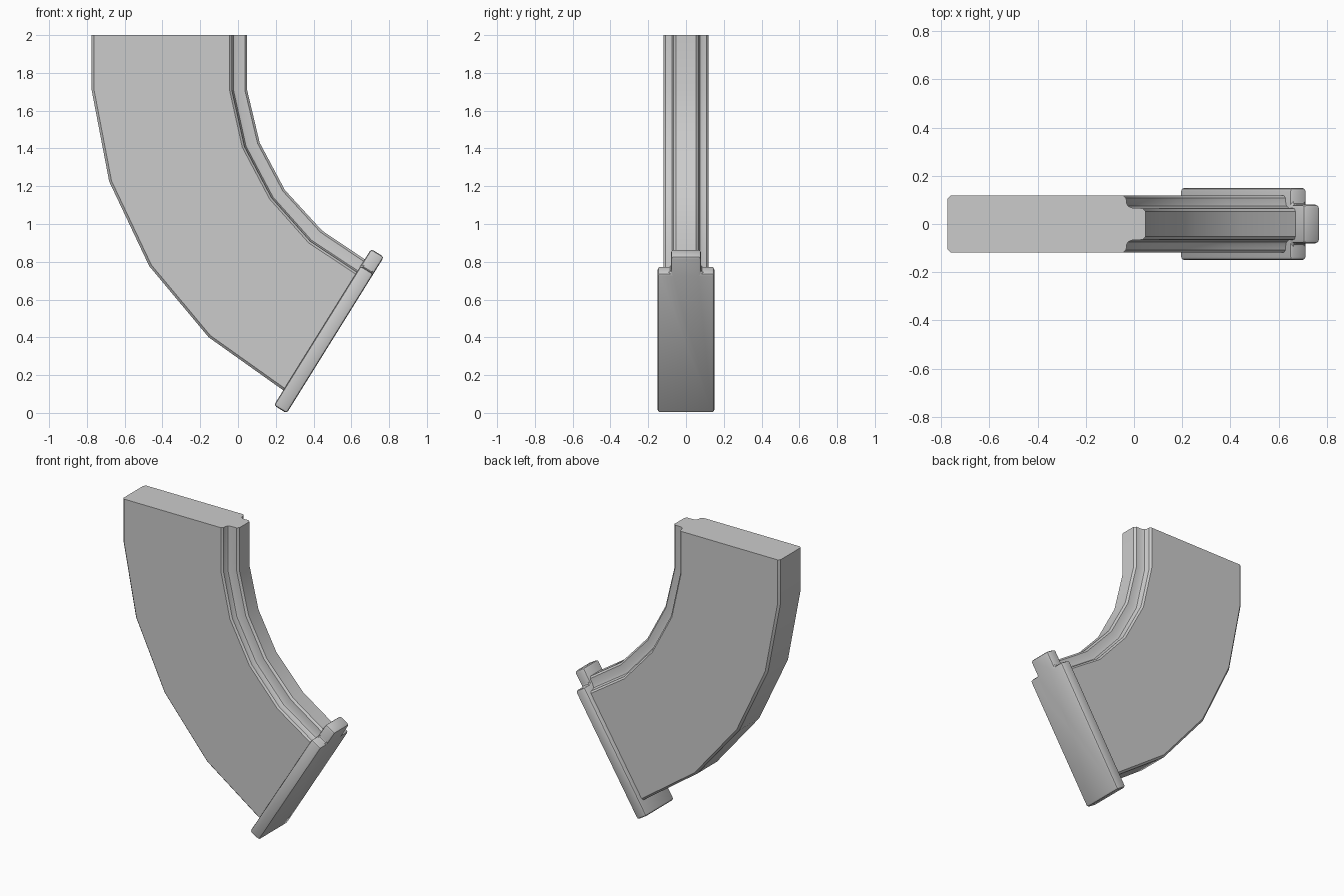
import bpy, bmesh
from mathutils import Vector

if "Cube" in bpy.data.objects:
    bpy.data.objects.remove(bpy.data.objects["Cube"])


def finish(name, bm):
    bmesh.ops.recalc_face_normals(bm, faces=bm.faces)
    mesh = bpy.data.meshes.new(name)
    bm.to_mesh(mesh)
    bm.free()
    obj = bpy.data.objects.new(name, mesh)
    bpy.context.collection.objects.link(obj)
    bpy.ops.object.select_all(action='DESELECT')
    obj.select_set(True)
    bpy.context.view_layer.objects.active = obj
    bpy.ops.object.shade_smooth_by_angle(angle=0.52)
    return obj


def skin(bm, rings):
    """Join closed rings of points into a capped solid."""
    loops = [[bm.verts.new(p) for p in ring] for ring in rings]
    n = len(loops[0])
    for a, b in zip(loops, loops[1:]):
        for i in range(n):
            j = (i + 1) % n
            bm.faces.new((a[i], a[j], b[j], b[i]))
    bm.faces.new(loops[0])
    bm.faces.new(loops[-1])


# Curved body: (x, z) of the outer edge, the step and the rib tip per station
stations = [
    ((-0.775, 2.00), (-0.030, 2.00), (0.048, 2.00)),
    ((-0.775, 1.71), (-0.030, 1.71), (0.048, 1.71)),
    ((-0.682, 1.225), (0.037, 1.41), (0.115, 1.43)),
    ((-0.470, 0.777), (0.180, 1.14), (0.248, 1.18)),
    ((-0.155, 0.400), (0.385, 0.91), (0.445, 0.965)),
    ((0.270, 0.098), (0.650, 0.735), (0.692, 0.799)),
]


def section(outer, step, tip):
    o, s, t = (Vector((p[0], 0, p[1])) for p in (outer, step, tip))
    d = (t - o).normalized()
    half = [(o, 0.105), (o + d * 0.013, 0.118), (s - d * 0.015, 0.118),
            (s - d * 0.003, 0.108), (s, 0.085), (s + d * 0.006, 0.074),
            (s + d * 0.022, 0.067), (t - d * 0.012, 0.065), (t, 0.052)]
    front = [p + Vector((0, -y, 0)) for p, y in half]
    back = [p + Vector((0, y, 0)) for p, y in reversed(half)]
    return front + back


bm = bmesh.new()
skin(bm, [section(*st) for st in stations])
finish("curved_body", bm)

# Tilted base plate with a narrower tongue at its inner end
origin = Vector((0.19, 0, 0.04))
along = Vector((0.528, 0, 0.849))
down = Vector((0.849, 0, -0.528)) * 0.08
half = [(0, 0.15), (0.87, 0.15), (0.87, 0.08), (0.975, 0.08)]
outline = [(u, -y) for u, y in half] + [(u, y) for u, y in reversed(half)]
top = [origin + along * u + Vector((0, y, 0)) for u, y in outline]
bm = bmesh.new()
skin(bm, [top, [p + down for p in top]])
bmesh.ops.recalc_face_normals(bm, faces=bm.faces)
bmesh.ops.bevel(bm, geom=bm.edges[:], offset=0.014, segments=2,
                profile=0.5, affect='EDGES')
finish("base_plate", bm)
